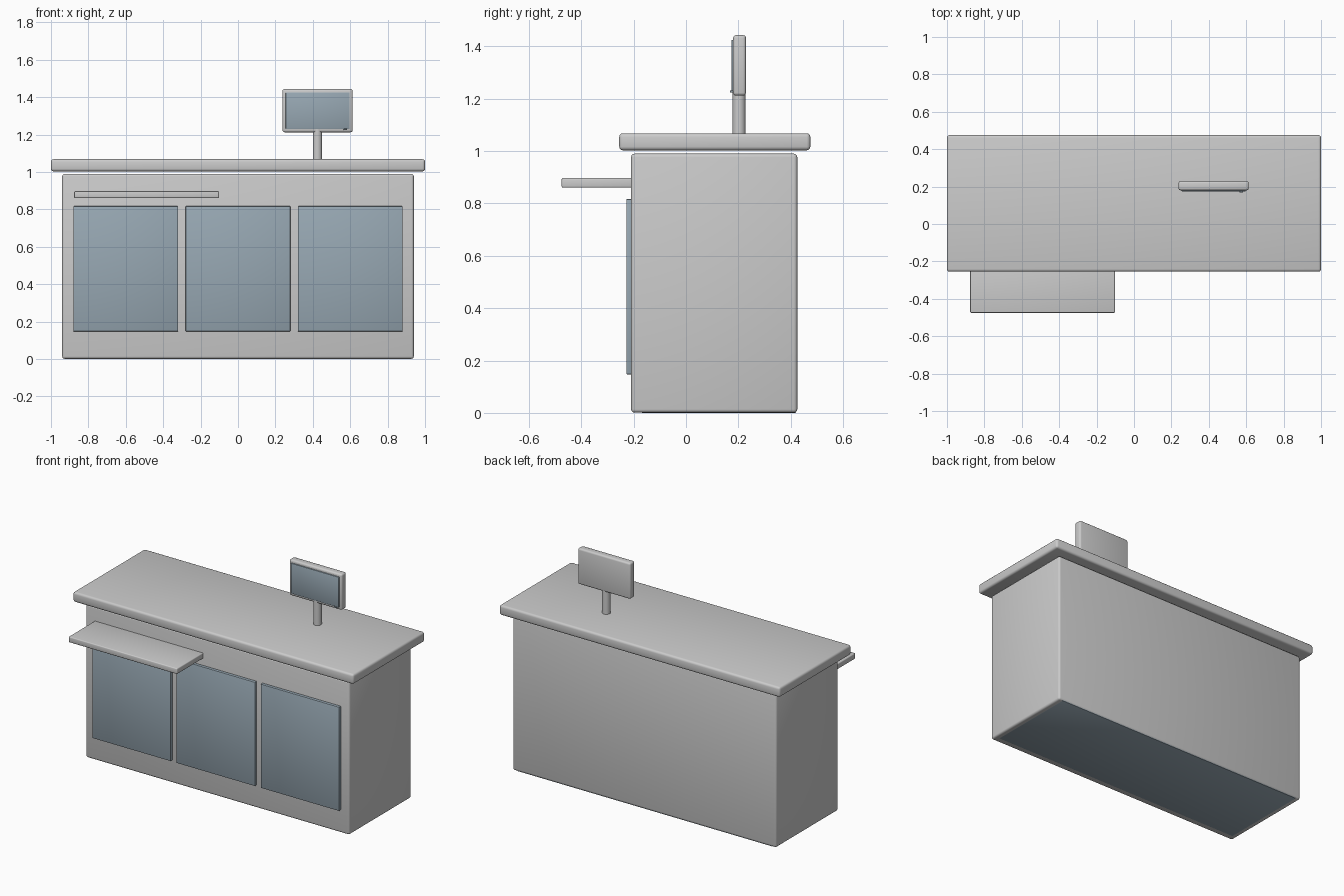
import bpy, math

if "Cube" in bpy.data.objects:
    bpy.data.objects.remove(bpy.data.objects["Cube"])

blue = bpy.data.materials.new("blue_grey")
blue.diffuse_color = (0.31, 0.39, 0.45, 1)
blue.use_nodes = True
blue.node_tree.nodes["Principled BSDF"].inputs["Base Color"].default_value = blue.diffuse_color


def finish(ob, name, bevel, segments, mat):
    ob.name = name
    if mat:
        ob.data.materials.append(mat)
    if bevel:
        mod = ob.modifiers.new("Bevel", 'BEVEL')
        mod.width = bevel
        mod.segments = segments
        mod.limit_method = 'ANGLE'
        bpy.ops.object.modifier_apply(modifier=mod.name)
    bpy.ops.object.shade_smooth_by_angle(angle=math.radians(35))
    return ob


def box(name, x, y, z, bevel=0.0, segments=3, mat=None):
    """Rounded box from (min, max) ranges on each axis."""
    ranges = (x, y, z)
    bpy.ops.mesh.primitive_cube_add(size=1, location=[(a + b) / 2 for a, b in ranges])
    ob = bpy.context.object
    ob.scale = [b - a for a, b in ranges]
    bpy.ops.object.transform_apply(location=False, rotation=False, scale=True)
    return finish(ob, name, bevel, segments, mat)


# Counter body, recessed plinth and worktop
box("counter_body", (-0.94, 0.94), (-0.21, 0.425), (0.001, 0.99), 0.013)
box("plinth", (-0.91, 0.91), (-0.17, 0.421), (0, 0.09), 0.004, 2, blue)
box("worktop", (-1, 1), (-0.255, 0.475), (1.003, 1.068), 0.014)

# Three front panels
for i, cx in enumerate((-0.6, 0, 0.6)):
    box(f"front_panel_{i + 1}", (cx - 0.28, cx + 0.28), (-0.228, -0.205),
        (0.147, 0.817), 0.004, 2, blue)

# Bag shelf on the customer side
box("front_shelf", (-0.876, -0.102), (-0.475, -0.2), (0.86, 0.897), 0.006)

# Monitor: post, housing, screen and button
bpy.ops.mesh.primitive_cylinder_add(vertices=32, radius=0.025, depth=0.19,
                                    location=(0.425, 0.203, 1.145))
finish(bpy.context.object, "monitor_post", 0, 1, None)
box("monitor_housing", (0.238, 0.613), (0.18, 0.229), (1.212, 1.443), 0.011)
box("monitor_screen", (0.255, 0.597), (0.173, 0.185), (1.229, 1.425), 0.003, 2, blue)
box("monitor_button", (0.565, 0.583), (0.168, 0.182), (1.223, 1.231), 0.002, 2, blue)
